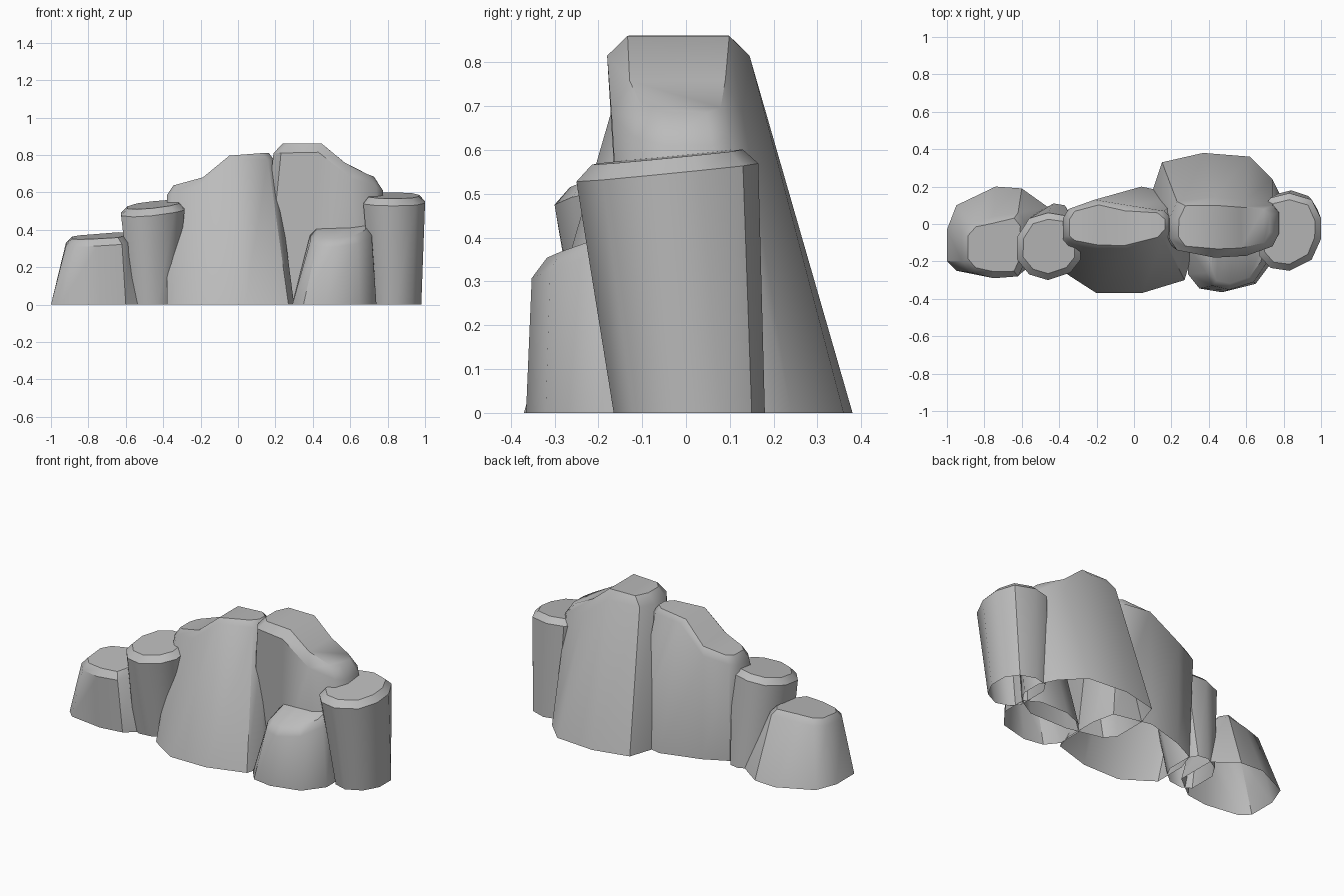
import bpy
import math
from mathutils import Vector

cube = bpy.data.objects.get("Cube")
if cube:
    bpy.data.objects.remove(cube, do_unlink=True)

stone = bpy.data.materials.new("grey_stone")
stone.use_nodes = True
stone_colour = (0.5, 0.5, 0.5, 1)
stone.diffuse_color = stone_colour
shader = next(n for n in stone.node_tree.nodes if n.type == 'BSDF_PRINCIPLED')
shader.inputs["Base Color"].default_value = stone_colour
shader.inputs["Roughness"].default_value = 0.9


def profile_height(profile, x):
    """Height of a crest line of (x, z) points, held level past its ends."""
    if x <= profile[0][0]:
        return profile[0][1]
    for (xa, za), (xb, zb) in zip(profile, profile[1:]):
        if x <= xb:
            return za + (zb - za) * (x - xa) / (xb - xa)
    return profile[-1][1]


def outline(stations):
    """Closed loop from stations of (x, front y, back y)."""
    front = [Vector((x, f)) for x, f, b in stations]
    back = [Vector((x, b)) for x, f, b in reversed(stations)]
    return front + back


def rock(name, foot, rim, crest, slope=0.0, drop=0.035, inset=0.035):
    """Open-bottomed column: foot loop, rim loop, then a chamfer to the cap."""
    foot_loop, rim_loop = outline(foot), outline(rim)
    count = len(foot_loop)
    centre = sum(rim_loop, Vector((0, 0))) / count

    def lift(p, lower):
        return (p.x, p.y, profile_height(crest, p.x) + slope * p.y - lower)

    cap_loop = [p + (centre - p).normalized() * inset for p in rim_loop]
    verts = [(p.x, p.y, 0) for p in foot_loop]
    verts += [lift(p, drop) for p in rim_loop]
    verts += [lift(p, 0) for p in cap_loop]

    # Sides and chamfer
    faces = []
    for level in (0, count):
        for i in range(count):
            j = (i + 1) % count
            faces.append((level + i, level + j, level + count + j, level + count + i))
    # Cap strips run from the front edge to the back edge
    top = 2 * count
    for i in range(count // 2 - 1):
        faces.append((top + i, top + i + 1, top + count - 2 - i, top + count - 1 - i))

    mesh = bpy.data.meshes.new(name)
    mesh.from_pydata(verts, [], faces)
    mesh.materials.append(stone)
    mesh.update()
    obj = bpy.data.objects.new(name, mesh)
    bpy.context.collection.objects.link(obj)
    bpy.ops.object.select_all(action='DESELECT')
    obj.select_set(True)
    bpy.context.view_layer.objects.active = obj
    bpy.ops.object.shade_smooth_by_angle(angle=math.radians(40))
    return obj


# Low stump at the far right end
rock("right_end_stump",
     foot=[(-1, -.2, -.03), (-.95, -.25, .1), (-.74, -.28, .2), (-.6, -.26, .19), (-.46, -.15, .09)],
     rim=[(-.92, -.2, -.05), (-.87, -.26, .01), (-.75, -.29, .04), (-.62, -.28, .06), (-.58, -.2, .01)],
     crest=[(-.88, .37), (-.62, .385)], slope=.1)

# Column that narrows downward beside the stump
rock("right_column",
     foot=[(-.57, -.19, -.02), (-.52, -.22, .06), (-.43, -.21, .11), (-.37, -.16, .1), (-.34, -.1, .05)],
     rim=[(-.625, -.19, -.07), (-.56, -.27, .03), (-.46, -.3, .06), (-.34, -.26, .04), (-.285, -.19, -.05)],
     crest=[(-.6, .535), (-.3, .565)], slope=.13)

# Large leaning slab with a stepped crest
rock("central_slab",
     foot=[(-.38, -.25, -.05), (-.34, -.28, .06), (-.2, -.37, .13), (.04, -.37, .2), (.27, -.3, .15), (.3, -.2, .02)],
     rim=[(-.38, -.07, .03), (-.35, -.1, .08), (-.21, -.14, .13), (-.03, -.145, .1), (.16, -.08, .07), (.2, -.03, .03)],
     crest=[(-.38, .62), (-.34, .64), (-.2, .67), (-.03, .81), (.17, .81), (.2, .8)])

# Tallest slab, sloping away toward the left
rock("rear_slab",
     foot=[(.1, -.02, .18), (.15, -.08, .33), (.37, -.13, .38), (.62, -.13, .36), (.74, -.06, .24), (.79, .02, .14)],
     rim=[(.19, -.08, .03), (.23, -.14, .12), (.43, -.18, .145), (.6, -.17, .13), (.74, -.12, .1), (.775, -.05, .06)],
     crest=[(.2, .86), (.44, .865), (.5, .83), (.6, .73), (.74, .68), (.77, .66)],
     drop=.05, inset=.05)

# Small rock in front of the tall slab
rock("front_rock",
     foot=[(.29, -.27, -.12), (.35, -.345, -.05), (.47, -.365, 0), (.65, -.32, 0), (.74, -.2, -.05)],
     rim=[(.385, -.26, -.14), (.42, -.33, -.1), (.51, -.352, -.08), (.64, -.31, -.06), (.715, -.2, -.1)],
     crest=[(.4, .455), (.7, .465)], slope=.33)

# Column at the far left end
rock("left_end_column",
     foot=[(.72, -.09, .1), (.76, -.14, .16), (.84, -.165, .18), (.93, -.12, .15), (.98, -.03, .08)],
     rim=[(.67, -.17, .06), (.73, -.235, .14), (.83, -.25, .165), (.95, -.19, .13), (1, -.08, .03)],
     crest=[(.7, .59), (.98, .585)], slope=.1)
